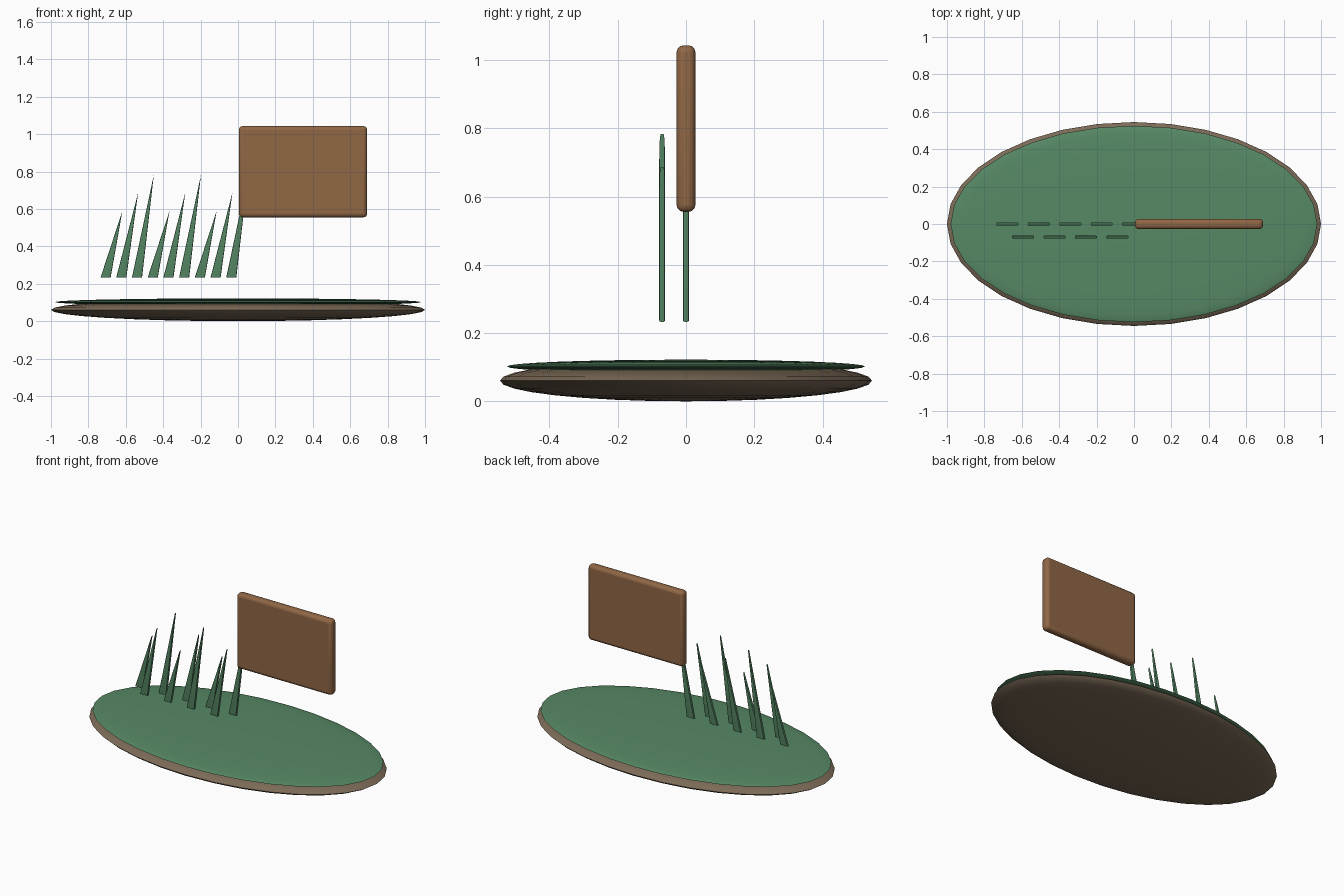
import bpy, bmesh, math
from mathutils import Vector

if "Cube" in bpy.data.objects:
    bpy.data.objects.remove(bpy.data.objects["Cube"])


def material(name, rgb):
    m = bpy.data.materials.new(name)
    m.diffuse_color = (*rgb, 1)
    m.use_nodes = True
    m.node_tree.nodes["Principled BSDF"].inputs["Base Color"].default_value = m.diffuse_color
    return m


SOIL = material("soil", (0.20, 0.145, 0.095))
GREEN = material("green", (0.095, 0.25, 0.13))
WOOD = material("wood", (0.28, 0.135, 0.06))


def finish(ob, name, mat):
    ob.name = name
    ob.data.materials.append(mat)
    bpy.ops.object.select_all(action='DESELECT')
    ob.select_set(True)
    bpy.context.view_layer.objects.active = ob
    bpy.ops.object.shade_smooth_by_angle(angle=math.radians(35))


def disc(name, z, radii, mat):
    # squashed sphere
    bpy.ops.mesh.primitive_uv_sphere_add(segments=32, ring_count=16, radius=1, location=(0, 0, z))
    ob = bpy.context.object
    ob.scale = radii
    bpy.ops.object.transform_apply(location=False, rotation=False, scale=True)
    finish(ob, name, mat)


def blade(name, x, y, height, mat, z=0.233, half=0.027, lean=0.09, depth=0.0085, bevel=0.004):
    # leaning triangle with rounded rims: each layer shrinks about the incentre
    tri = [Vector((x - half, 0, z)), Vector((x + half, 0, z)), Vector((x + lean, 0, z + height))]
    sides = [(tri[(i + 1) % 3] - tri[(i + 2) % 3]).length for i in range(3)]
    centre = sum((p * s for p, s in zip(tri, sides)), Vector()) / sum(sides)
    inradius = 2 * half * height / sum(sides)
    steps = [math.radians(a) for a in (0, 30, 60, 90)]
    half_profile = [(bevel * (1 - math.sin(a)), depth - bevel * (1 - math.cos(a))) for a in steps]
    profile = [(d, -w) for d, w in half_profile] + [(d, w) for d, w in reversed(half_profile)]
    bm = bmesh.new()
    rings = []
    for d, w in profile:
        k = 1 - d / inradius
        rings.append([bm.verts.new(centre + (p - centre) * k + Vector((0, y + w, 0))) for p in tri])
    for a, b in zip(rings, rings[1:]):
        for i in range(3):
            j = (i + 1) % 3
            bm.faces.new((a[i], a[j], b[j], b[i]))
    bm.faces.new(rings[0])
    bm.faces.new(rings[-1])
    bmesh.ops.recalc_face_normals(bm, faces=bm.faces)
    me = bpy.data.meshes.new(name)
    bm.to_mesh(me)
    bm.free()
    ob = bpy.data.objects.new(name, me)
    bpy.context.collection.objects.link(ob)
    finish(ob, name, mat)


# Ground: soil disc with a thin grass layer on top
disc("soil_base", 0.0605, (1.0, 0.545, 0.0605), SOIL)
disc("grass_layer", 0.102, (0.98, 0.525, 0.02), GREEN)

# Grass blades in two staggered rows, three repeating heights
for i in range(9):
    blade(f"grass_blade_{i + 1}", -0.708 + 0.084 * i, -0.07 * (i % 2),
          (0.357, 0.454, 0.55)[i % 3], GREEN)

# Rounded wooden board
bpy.ops.mesh.primitive_cube_add(size=1, location=(0.3475, 0, 0.799))
board = bpy.context.object
board.scale = (0.685, 0.055, 0.488)
bpy.ops.object.transform_apply(location=False, rotation=False, scale=True)
mod = board.modifiers.new("rounded_edges", 'BEVEL')
mod.width = 0.02
mod.segments = 3
finish(board, "board", WOOD)
